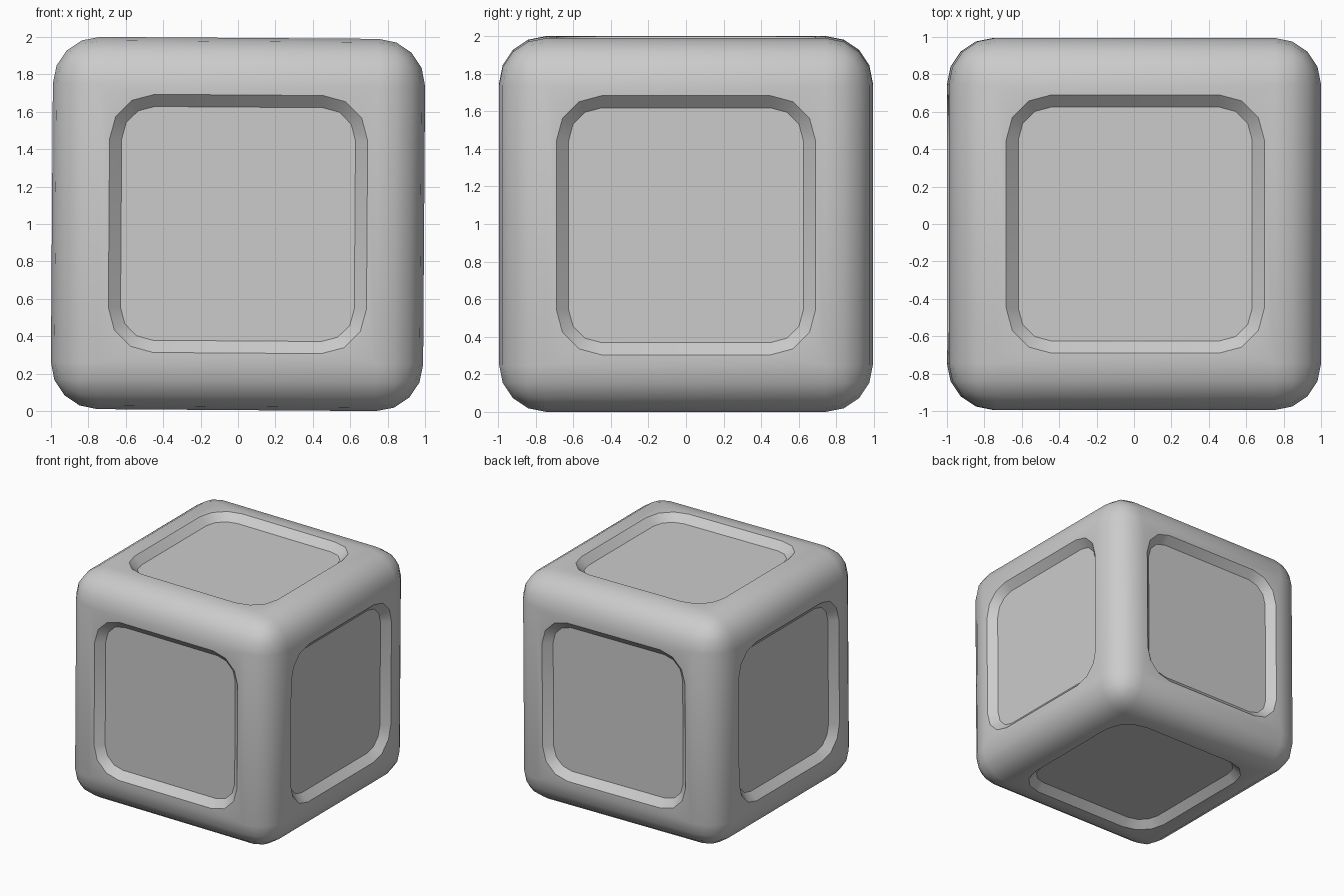
import bpy, bmesh
from math import sin, cos, pi, radians

if "Cube" in bpy.data.objects:
    bpy.data.objects.remove(bpy.data.objects["Cube"])

HALF = 0.995          # half side of the block
ROUND = 0.25          # edge rounding
ARC_CENTRE = 0.45     # centre of the panel corner arcs
RIM_R, FLOOR_R = 0.24, 0.175
DEPTH = 0.06
SEG = 3               # segments per panel corner

# rounded block
bm = bmesh.new()
bmesh.ops.create_cube(bm, size=2 * HALF)
bmesh.ops.bevel(bm, geom=bm.edges[:], offset=ROUND, offset_type='OFFSET',
                segments=4, profile=0.5, affect='EDGES')
bm.normal_update()


def corner_arc(centre, o1, o2, radius, sink):
    """Vertices of one rounded panel corner."""
    base = centre + ARC_CENTRE * (o1 + o2) + sink
    pts = []
    for k in range(SEG + 1):
        t = pi / 2 * k / SEG
        pts.append(bm.verts.new(base + radius * (cos(t) * o1 + sin(t) * o2)))
    return pts


def recess(face):
    """Replace a flat side by a border, sloped wall and sunken floor."""
    n = face.normal.copy()
    centre = face.calc_center_median()
    cs = list(face.verts)
    bmesh.ops.delete(bm, geom=[face], context='FACES_ONLY')
    rims, floors = [], []
    for i in range(4):
        o2 = (cs[i].co - cs[i - 1].co).normalized()
        o1 = (cs[i].co - cs[(i + 1) % 4].co).normalized()
        rims.append(corner_arc(centre, o1, o2, RIM_R, 0 * n))
        floors.append(corner_arc(centre, o1, o2, FLOOR_R, -DEPTH * n))
    # flat border around the panel
    for i in range(4):
        j = (i + 1) % 4
        bm.faces.new((cs[i], cs[j], rims[j][0], rims[i][-1]))
        for a, b in zip(rims[i], rims[i][1:]):
            bm.faces.new((cs[i], b, a))
    # sloped wall and floor
    rim = [v for arc in rims for v in arc]
    floor = [v for arc in floors for v in arc]
    for k in range(len(rim)):
        m = (k + 1) % len(rim)
        bm.faces.new((rim[k], rim[m], floor[m], floor[k]))
    bm.faces.new(floor)


for f in [f for f in bm.faces if f.calc_area() > 1]:
    recess(f)
bmesh.ops.recalc_face_normals(bm, faces=bm.faces[:])

mesh = bpy.data.meshes.new("panelled_block")
bm.to_mesh(mesh)
bm.free()
block = bpy.data.objects.new("panelled_block", mesh)
bpy.context.collection.objects.link(block)
block.location.z = 1.0
block.rotation_euler.y = radians(0.4)   # slight lean seen from the front

bpy.context.view_layer.objects.active = block
block.select_set(True)
bpy.ops.object.shade_smooth_by_angle(angle=radians(35))
